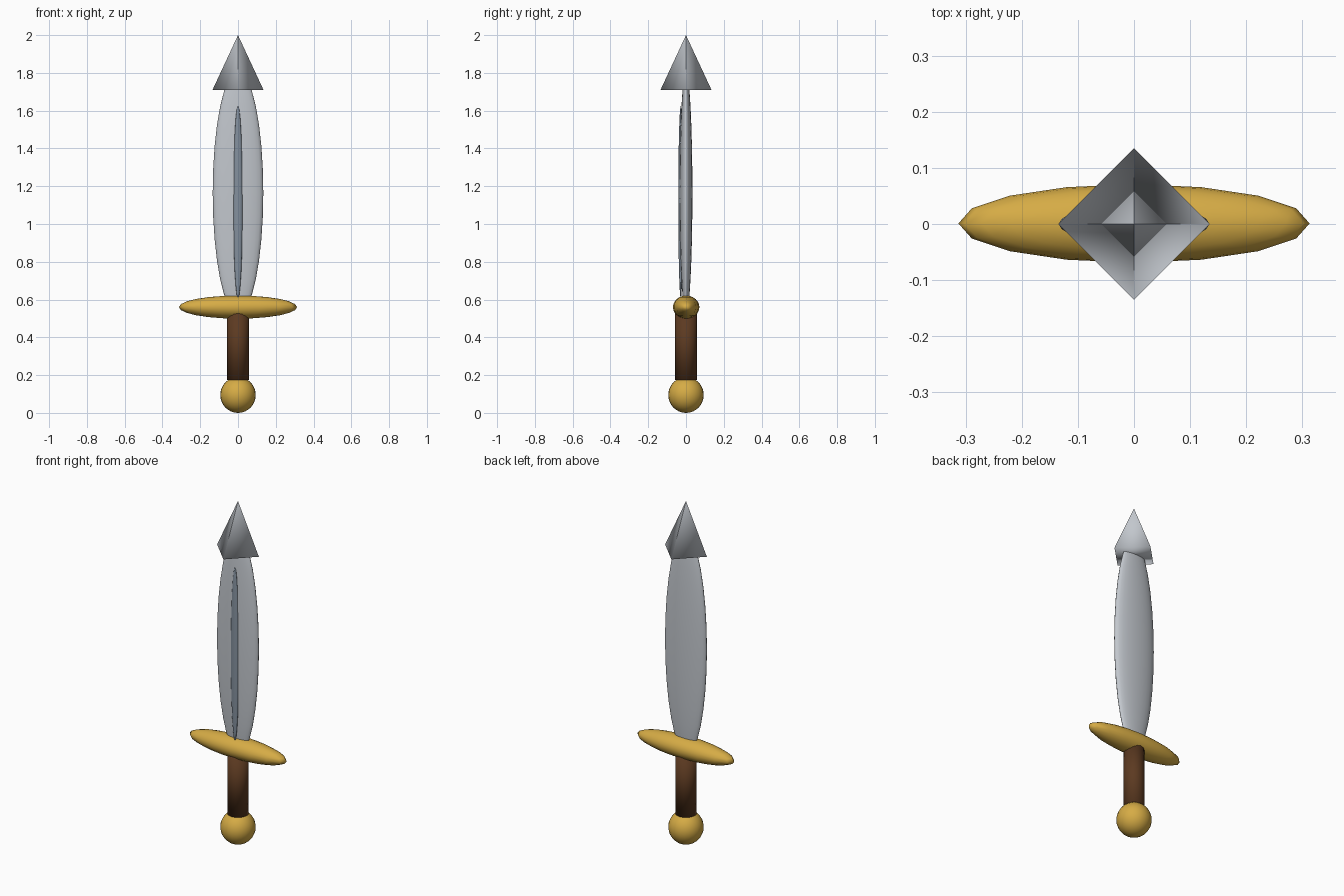
import bpy
import bmesh
import math
from mathutils import Matrix, Vector

cube = bpy.data.objects.get("Cube")
if cube:
    bpy.data.objects.remove(cube, do_unlink=True)


def material(name, rgb, metallic=0.0):
    mat = bpy.data.materials.new(name)
    mat.use_nodes = True
    colour = (*rgb, 1.0)
    mat.diffuse_color = colour
    mat.node_tree.nodes["Principled BSDF"].inputs["Base Color"].default_value = colour
    return mat


steel = material("pale steel", (0.54, 0.57, 0.61))
dark_steel = material("dark steel", (0.23, 0.28, 0.34))
gold = material("gold", (0.67, 0.41, 0.06))
leather = material("brown leather", (0.107, 0.042, 0.015))


def finish(name, bm, mat):
    mesh = bpy.data.meshes.new(name)
    bmesh.ops.recalc_face_normals(bm, faces=bm.faces)
    for face in bm.faces:
        face.smooth = True
    bm.to_mesh(mesh)
    bm.free()
    mesh.materials.append(mat)
    obj = bpy.data.objects.new(name, mesh)
    bpy.context.scene.collection.objects.link(obj)
    return obj


def ellipsoid(name, mat, centre, radii, segments=16, rings=12):
    bm = bmesh.new()
    bmesh.ops.create_uvsphere(
        bm, u_segments=segments, v_segments=rings, radius=1,
        matrix=Matrix.Translation(centre) @ Matrix.Diagonal((*radii, 1)))
    return finish(name, bm, mat)


# Pommel and crossguard
ellipsoid("pommel", gold, (0, 0, 0.095), (0.094, 0.094, 0.095), 24, 16)
ellipsoid("crossguard", gold, (0, 0.001, 0.56), (0.313, 0.07, 0.061))

# Grip: softly shaded cylinder
bm = bmesh.new()
bmesh.ops.create_cone(bm, cap_ends=True, segments=16, radius1=0.057, radius2=0.057,
                      depth=0.37, matrix=Matrix.Translation((0, 0, 0.36)))
finish("grip", bm, leather)

# Leaf-shaped blade with a raised dark ridge on its front
ellipsoid("blade", steel, (0, 0, 1.165), (0.134, 0.034, 0.645), 24, 16)
ellipsoid("blade_ridge", dark_steel, (0, -0.028, 1.115), (0.025, 0.013, 0.51))

# Four-sided point: sides share the base corners but stay creased at the apex
bm = bmesh.new()
corners = [bm.verts.new((0.135 * math.cos(i * math.pi / 2),
                         0.135 * math.sin(i * math.pi / 2), 1.71)) for i in range(4)]
bm.faces.new(corners[::-1])
for i in range(4):
    apex = bm.verts.new(Vector((0, 0, 2)))
    bm.faces.new((corners[i], corners[(i + 1) % 4], apex))
finish("blade_point", bm, steel)
